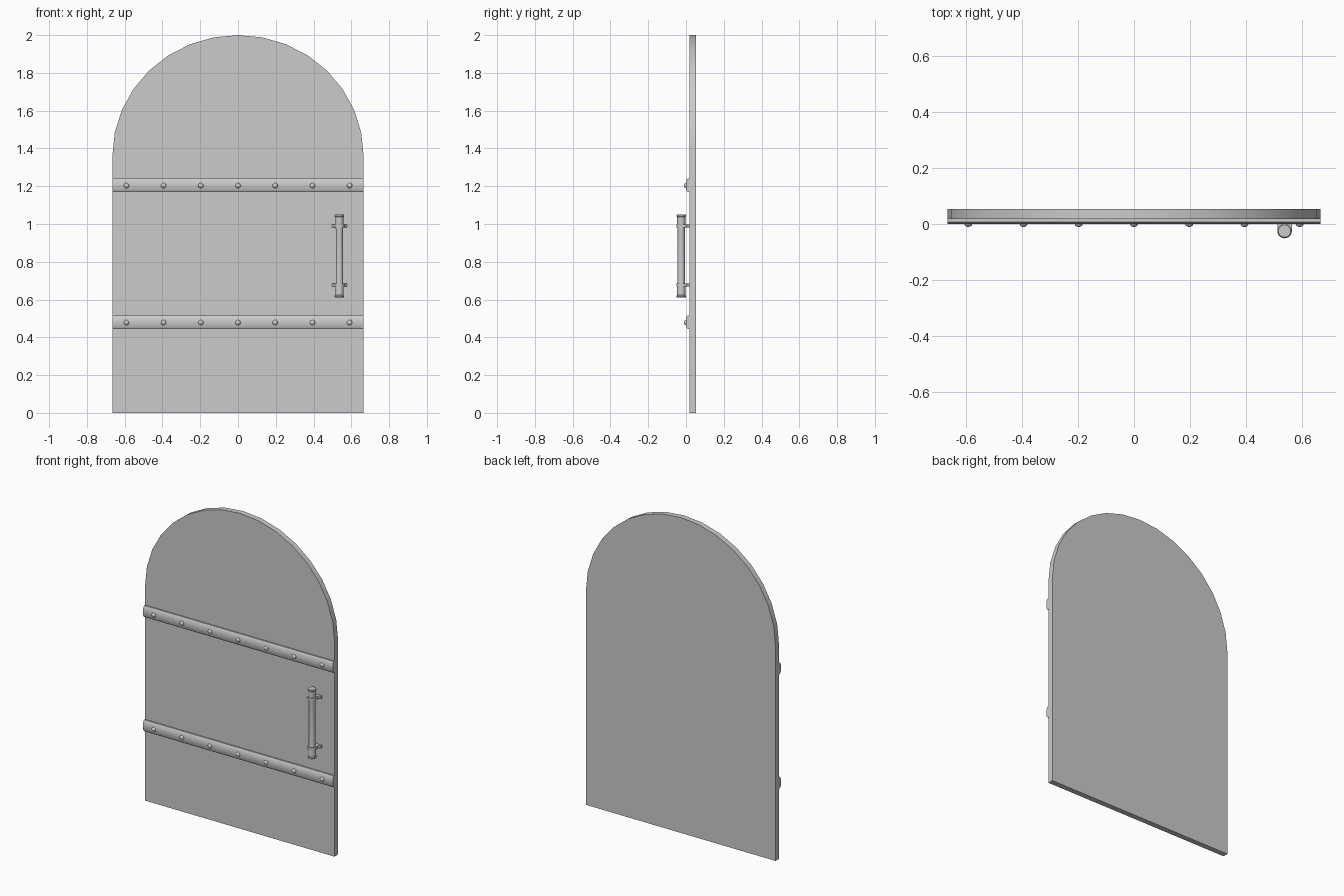
import bpy, bmesh, math
from mathutils import Matrix, Vector

if "Cube" in bpy.data.objects:
    bpy.data.objects.remove(bpy.data.objects["Cube"], do_unlink=True)

grey = bpy.data.materials.new("plain grey")
grey.use_nodes = True
grey.diffuse_color = (0.6, 0.6, 0.6, 1)
grey.node_tree.nodes["Principled BSDF"].inputs["Base Color"].default_value = (0.6, 0.6, 0.6, 1)


def finish(bm, name):
    bmesh.ops.recalc_face_normals(bm, faces=bm.faces)
    mesh = bpy.data.meshes.new(name)
    bm.to_mesh(mesh)
    bm.free()
    mesh.materials.append(grey)
    obj = bpy.data.objects.new(name, mesh)
    bpy.context.collection.objects.link(obj)
    bpy.ops.object.select_all(action="DESELECT")
    obj.select_set(True)
    bpy.context.view_layer.objects.active = obj
    bpy.ops.object.shade_smooth_by_angle(angle=math.radians(35))
    return obj


def extrude(name, points, offset):
    """Closed solid from a 3D outline pushed along an offset."""
    bm = bmesh.new()
    face = bm.faces.new([bm.verts.new(p) for p in points])
    out = bmesh.ops.extrude_face_region(bm, geom=[face], use_keep_orig=True)
    verts = [v for v in out["geom"] if isinstance(v, bmesh.types.BMVert)]
    bmesh.ops.translate(bm, verts=verts, vec=Vector(offset))
    return finish(bm, name)


half, spring, top = 0.665, 1.36, 2.0
front, back = 0.018, 0.053

# Arched door leaf
steps = 16
arch = [(half * math.cos(math.pi * i / steps), front,
         spring + (top - spring) * math.sin(math.pi * i / steps))
        for i in range(steps + 1)]
extrude("door_leaf", [(-half, front, 0), (half, front, 0)] + arch, (0, back - front, 0))

# Bevelled straps, each with a row of domed rivets
for label, z in (("lower", 0.48), ("upper", 1.205)):
    section = [(front, -0.036), (0.008, -0.036), (0, -0.024),
               (0, 0.024), (0.008, 0.036), (front, 0.036)]
    extrude(label + "_strap", [(-half, y, z + h) for y, h in section], (2 * half, 0, 0))
    bm = bmesh.new()
    for i in range(-3, 4):
        place = Matrix.Translation((i * 0.197, 0, z - 0.002)) @ Matrix.Diagonal((1, 0.75, 1, 1))
        bmesh.ops.create_uvsphere(bm, u_segments=16, v_segments=8, radius=0.014, matrix=place)
    finish(bm, label + "_rivets")

# Turned handle bar with thicker ends
hx, hy = 0.537, -0.025
profile = [(0, 0.61), (0.022, 0.61), (0.025, 0.613), (0.025, 0.62), (0.022, 0.623),
           (0.022, 0.67), (0.019, 0.69)]
profile += [(r, 1.66 - z) for r, z in reversed(profile)]
bm = bmesh.new()
verts = [bm.verts.new((hx + r, hy, z)) for r, z in profile]
edges = [bm.edges.new(pair) for pair in zip(verts, verts[1:])]
bmesh.ops.spin(bm, geom=verts + edges, cent=(hx, hy, 0), axis=(0, 0, 1),
               angle=math.tau, steps=24)
bmesh.ops.remove_doubles(bm, verts=bm.verts, dist=0.0001)
finish(bm, "handle_bar")

# U-shaped brackets flaring out to the door
for label, z in (("lower", 0.668), ("upper", 0.982)):
    curve = [(hx + 0.026 * math.cos(a), hy - 0.026 * math.sin(a), z)
             for a in (math.pi * i / 12 for i in range(13))]
    feet = [(hx - 0.026, 0, z), (hx - 0.04, 0.01, z), (hx - 0.04, front, z),
            (hx + 0.04, front, z), (hx + 0.04, 0.01, z), (hx + 0.026, 0, z)]
    extrude(label + "_handle_bracket", curve + feet, (0, 0, 0.016))
